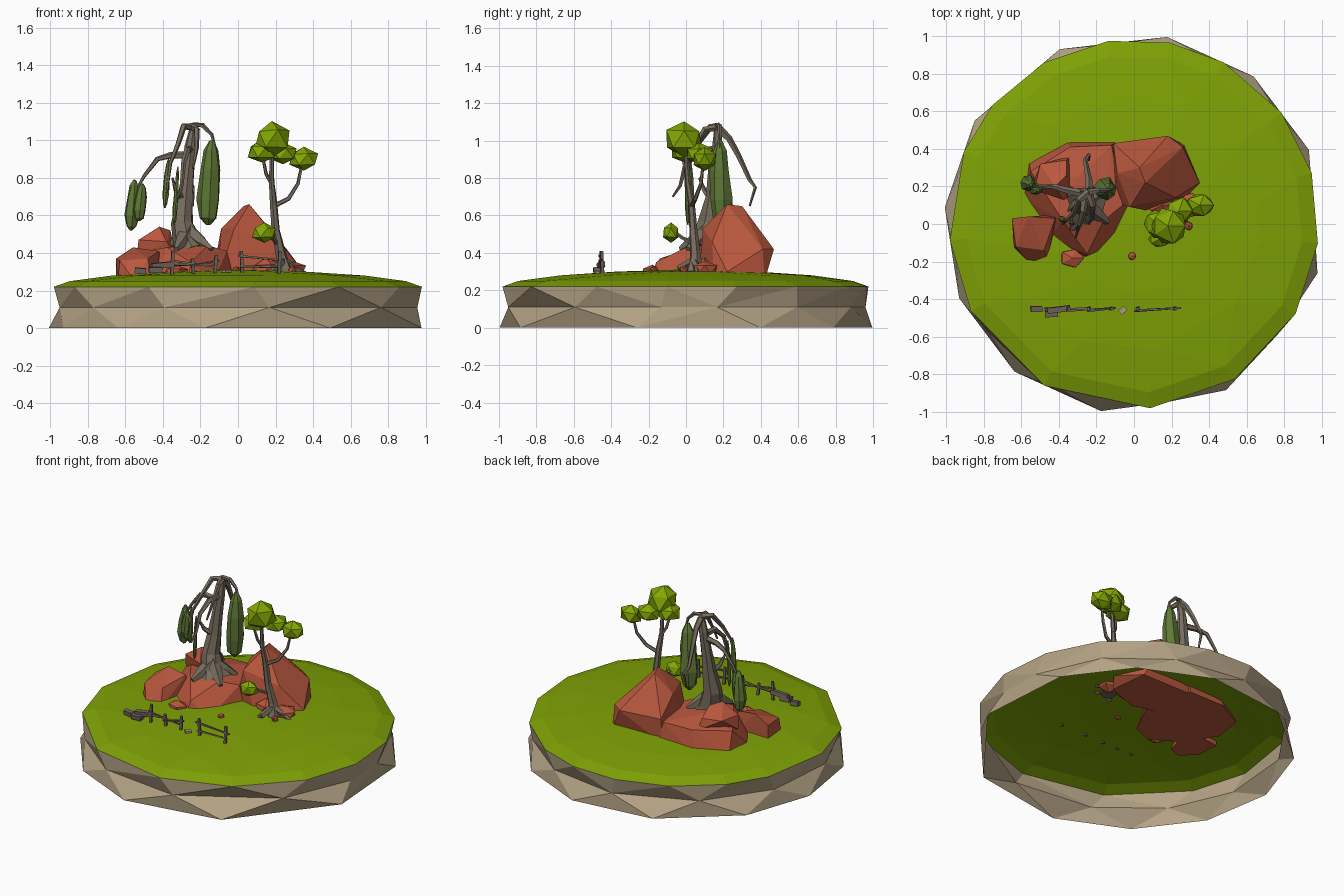
import bpy, bmesh, math, random
from mathutils import Vector, Matrix

random.seed(4)


def material(name, r, g, b):
    m = bpy.data.materials.new(name)
    m.diffuse_color = [(c / 255) ** 2.2 for c in (r, g, b)] + [1]
    return m


GRASS = material("grass_green", 126, 160, 14)
LEAF = material("leaf_green", 130, 165, 12)
WILLOW = material("willow_green", 96, 120, 56)
STONE = material("rim_stone", 178, 161, 132)
ROCK = material("red_rock", 184, 88, 64)
BARK = material("grey_bark", 118, 108, 94)
WOOD = material("fence_wood", 112, 99, 92)
PLANK = material("pale_plank", 165, 152, 132)


def finish(name, bm, mat):
    bmesh.ops.recalc_face_normals(bm, faces=bm.faces)
    me = bpy.data.meshes.new(name)
    bm.to_mesh(me)
    bm.free()
    me.materials.append(mat)
    ob = bpy.data.objects.new(name, me)
    bpy.context.collection.objects.link(ob)
    return ob


def ring(bm, angles, r, z):
    return [(a, bm.verts.new((r * math.cos(math.radians(a)), r * math.sin(math.radians(a)), z)))
            for a in angles]


def bridge(bm, lo, hi):
    """Triangulate between two rings with different side counts."""
    i = j = 0
    n, m = len(lo), len(hi)
    ang = lambda rg, k: rg[k % len(rg)][0] + 360 * (k // len(rg))
    while i < n or j < m:
        a, b = lo[i % n][1], hi[j % m][1]
        if j >= m or (i < n and ang(lo, i + 1) <= ang(hi, j + 1)):
            bm.faces.new((a, lo[(i + 1) % n][1], b))
            i += 1
        else:
            bm.faces.new((a, hi[(j + 1) % m][1], b))
            j += 1


def hull(name, pts, mat=ROCK):
    bm = bmesh.new()
    for p in pts:
        bm.verts.new(p)
    res = bmesh.ops.convex_hull(bm, input=bm.verts)
    junk = [v for v in set(res["geom_interior"] + res["geom_unused"]) if isinstance(v, bmesh.types.BMVert)]
    bmesh.ops.delete(bm, geom=junk, context='VERTS')
    bmesh.ops.dissolve_limit(bm, angle_limit=math.radians(4), verts=bm.verts, edges=bm.edges)
    return finish(name, bm, mat)


def blob(name, c, size, mat, jitter=0.12, sub=1):
    """Faceted lump with half-sizes `size`."""
    bm = bmesh.new()
    bmesh.ops.create_icosphere(bm, subdivisions=sub, radius=1)
    for v in bm.verts:
        k = 1 + random.uniform(-jitter, jitter)
        v.co = Vector(c) + Vector([v.co[i] * size[i] * k for i in range(3)])
    return finish(name, bm, mat)


def tube(name, pts, radii, mat=BARK, sides=5, rough=0.0):
    """Tapered tube along a path."""
    bm = bmesh.new()
    pts = [Vector(p) for p in pts]
    side = Vector((1, 0.3, 0.1))
    rings = []
    for k, p in enumerate(pts):
        d = (pts[min(k + 1, len(pts) - 1)] - pts[max(k - 1, 0)]).normalized()
        side = (side - d * side.dot(d)).normalized()
        up = d.cross(side)
        rings.append([bm.verts.new(p + radii[k] * (1 + random.uniform(-rough, rough)) *
                      (side * math.cos(t * math.tau / sides) + up * math.sin(t * math.tau / sides)))
                      for t in range(sides)])
    for a, b in zip(rings, rings[1:]):
        for t in range(sides):
            u = (t + 1) % sides
            bm.faces.new((a[t], a[u], b[u], b[t]))
    bm.faces.new(rings[0])
    bm.faces.new(rings[-1])
    return finish(name, bm, mat)


def box(name, c, size, rot=(0, 0, 0), mat=WOOD):
    bm = bmesh.new()
    bmesh.ops.create_cube(bm, size=1)
    for v in bm.verts:
        v.co = Vector([v.co[i] * size[i] for i in range(3)])
    ob = finish(name, bm, mat)
    ob.location = c
    ob.rotation_euler = rot
    return ob


# Stone rim: pinched open band
low = [23, 51, 80, 113, 147, 175, 203, 231, 260, 299, 345]
mid = [10, 38, 66, 96, 130, 160, 190, 217, 246, 280, 322, 352]
edge = [16, 37, 61, 79, 98, 119, 140, 157, 185, 208, 241, 275, 303, 331, 354]
bm = bmesh.new()
r0, r1, r2 = ring(bm, low, 1.012, 0), ring(bm, mid, 0.965, 0.11), ring(bm, edge, 0.985, 0.22)
bridge(bm, r0, r1)
bridge(bm, r1, r2)
finish("stone_rim", bm, STONE)

# Grass dome
bm = bmesh.new()
rings = [ring(bm, a, r, z) for a, r, z in
         ((edge, 0.985, 0.22), (edge, 0.9, 0.25), (mid, 0.68, 0.28), (low, 0.38, 0.3))]
for a, b in zip(rings, rings[1:]):
    bridge(bm, a, b)
top = bm.verts.new((0, 0, 0.312))
for k in range(len(low)):
    bm.faces.new((rings[-1][k][1], rings[-1][(k + 1) % len(low)][1], top))
for f in bm.faces:
    f.normal_update()
    if f.normal.z < 0:
        f.normal_flip()
finish("grass_top", bm, GRASS)

# Red rocks
hull("tall_boulder", [(0.06, 0.22, 0.66), (0.03, 0.30, 0.65), (-0.09, 0.27, 0.53), (-0.02, 0.09, 0.53),
     (0.18, 0.47, 0.42), (-0.11, 0.43, 0.42), (0.26, 0.41, 0.42), (0.22, 0.14, 0.46), (0.35, 0.22, 0.3),
     (0.27, 0.42, 0.25), (-0.11, 0.42, 0.25), (-0.11, 0.12, 0.25), (0.08, 0.07, 0.25), (0.3, 0.15, 0.25)])
hull("flat_rock", [(-0.55, 0.28, 0.4), (-0.34, 0.41, 0.4), (-0.12, 0.42, 0.4), (-0.06, 0.1, 0.41),
     (-0.38, 0.02, 0.43), (-0.16, 0.02, 0.44), (-0.3, 0.25, 0.44), (-0.25, -0.16, 0.35), (-0.36, 0.44, 0.25),
     (-0.09, 0.44, 0.25), (-0.02, 0.1, 0.26), (-0.13, -0.13, 0.25), (-0.27, -0.19, 0.25),
     (-0.45, -0.08, 0.25), (-0.59, 0.13, 0.25), (-0.56, 0.33, 0.25)])
hull("back_rock", [(-0.53, 0.18, 0.47), (-0.42, 0.2, 0.54), (-0.36, 0.26, 0.52), (-0.5, 0.32, 0.47),
     (-0.36, 0.34, 0.46), (-0.38, 0.13, 0.46), (-0.54, 0.2, 0.38), (-0.33, 0.14, 0.38), (-0.34, 0.36, 0.38)])
hull("left_rock", [(-0.65, 0.03, 0.37), (-0.56, 0.04, 0.43), (-0.42, 0.03, 0.41), (-0.48, -0.14, 0.37),
     (-0.63, -0.12, 0.36), (-0.65, 0.03, 0.25), (-0.4, 0.05, 0.25), (-0.46, -0.19, 0.25),
     (-0.55, -0.22, 0.25), (-0.64, -0.13, 0.25)])
blob("front_rock", (-0.33, -0.18, 0.29), (0.07, 0.055, 0.05), ROCK)
blob("root_rock_a", (0.15, 0.1, 0.31), (0.09, 0.06, 0.06), ROCK)
blob("root_rock_b", (0.29, 0.1, 0.31), (0.08, 0.07, 0.05), ROCK)
blob("pebble_a", (-0.01, -0.17, 0.312), (0.023, 0.023, 0.02), ROCK)
blob("pebble_b", (0.29, -0.01, 0.31), (0.025, 0.025, 0.025), ROCK)

# Willow trunk, roots and drooping branches
tube("willow_trunk", [(-0.25, 0.1, 0.41), (-0.27, 0.11, 0.46), (-0.29, 0.13, 0.56), (-0.28, 0.15, 0.7),
     (-0.265, 0.16, 0.85), (-0.25, 0.17, 0.97), (-0.24, 0.17, 1.06)],
     [0.12, 0.085, 0.06, 0.042, 0.036, 0.032, 0.022], sides=7, rough=0.15)
for k, (x, y) in enumerate([(-0.14, 0.01), (-0.33, -0.03), (-0.37, 0.2), (-0.15, 0.2)]):
    tube(f"willow_root_{k}", [(-0.27, 0.11, 0.52), ((x - 0.27) / 2, (y + 0.11) / 2, 0.46), (x, y, 0.42)],
         [0.04, 0.04, 0.015])
branches = [
    [(-0.25, 0.17, 1.02), (-0.23, 0.17, 1.085), (-0.19, 0.18, 1.08), (-0.14, 0.18, 1.03), (-0.12, 0.18, 0.96)],
    [(-0.27, 0.16, 0.92), (-0.36, 0.18, 0.92), (-0.43, 0.2, 0.9), (-0.5, 0.2, 0.81), (-0.54, 0.2, 0.74)],
    [(-0.24, 0.17, 1.07), (-0.29, 0.13, 1.075), (-0.32, 0.06, 0.98), (-0.36, 0.02, 0.88), (-0.38, 0.0, 0.72)],
    [(-0.24, 0.18, 1.06), (-0.24, 0.23, 1.01), (-0.25, 0.28, 0.92), (-0.26, 0.34, 0.79), (-0.24, 0.37, 0.75),
     (-0.24, 0.34, 0.65)],
    [(-0.26, 0.15, 0.95), (-0.27, 0.07, 0.95), (-0.29, 0.0, 0.88), (-0.3, -0.03, 0.76), (-0.31, -0.07, 0.7)],
    [(-0.24, 0.17, 1.07), (-0.22, 0.1, 1.06), (-0.22, 0.04, 0.96), (-0.24, 0.0, 0.85)],
    [(-0.28, 0.14, 0.68), (-0.33, 0.1, 0.73), (-0.35, 0.07, 0.8)]]
for k, path in enumerate(branches):
    tube(f"willow_branch_{k}", path, [0.022 - 0.016 * i / (len(path) - 1) for i in range(len(path))])

# Hanging willow leaves: x, y, top z, bottom z, half width
profile = [(0, 0.2), (0.12, 0.6), (0.35, 0.85), (0.7, 1.0), (0.92, 0.7), (1, 0.2)]
for k, (x, y, zt, zb, w) in enumerate([(-0.14, 0.18, 1.0, 0.55, 0.062), (-0.55, 0.21, 0.79, 0.52, 0.04),
                                       (-0.51, 0.18, 0.77, 0.57, 0.035), (-0.37, 0.02, 0.9, 0.64, 0.018),
                                       (-0.32, 0.0, 0.86, 0.55, 0.013)]):
    tube(f"willow_leaves_{k}", [(x - 0.02 * t, y + 0.01 * t, zt + (zb - zt) * t) for t, _ in profile],
         [w * f for _, f in profile], WILLOW, 7, 0.12)

# Small leafy tree
tube("tree_trunk", [(0.25, 0.04, 0.28), (0.23, 0.05, 0.38), (0.2, 0.04, 0.52), (0.19, 0.03, 0.66),
     (0.18, 0.01, 0.78), (0.18, 0.0, 0.92)], [0.05, 0.03, 0.023, 0.019, 0.015, 0.012], sides=6, rough=0.1)
tube("tree_branch_right", [(0.19, 0.03, 0.65), (0.27, 0.05, 0.69), (0.32, 0.08, 0.77), (0.34, 0.09, 0.87)],
     [0.014, 0.012, 0.01, 0.008])
tube("tree_branch_left", [(0.185, 0.02, 0.76), (0.15, 0.0, 0.82), (0.13, -0.02, 0.92)], [0.012, 0.01, 0.008])
tube("tree_twig", [(0.21, 0.04, 0.45), (0.18, -0.02, 0.48), (0.14, -0.07, 0.52)], [0.012, 0.01, 0.007])
for k, h in enumerate([(0.36, 0.06), (0.17, -0.03)]):
    tube(f"tree_root_{k}", [(0.24, 0.04, 0.36), ((h[0] + 0.24) / 2, h[1], 0.32), (*h, 0.29)], [0.02, 0.02, 0.01])
blob("crown_main", (0.18, -0.01, 1.01), (0.105, 0.1, 0.095), LEAF)
blob("crown_left", (0.13, 0.0, 0.94), (0.085, 0.085, 0.065), LEAF)
blob("crown_middle", (0.24, 0.07, 0.93), (0.08, 0.08, 0.06), LEAF)
blob("crown_right", (0.35, 0.1, 0.9), (0.085, 0.065, 0.065), LEAF)
blob("low_leaves", (0.14, -0.08, 0.51), (0.07, 0.045, 0.055), LEAF)

# Broken fence: posts, rails, fallen boards
for k, (x, h, tilt) in enumerate([(-0.35, 0.13, 0.05), (-0.24, 0.09, -0.08), (-0.12, 0.11, 0.06),
                                  (0.02, 0.13, -0.04), (0.22, 0.13, 0.05)]):
    box(f"fence_post_{k}", (x, -0.45, 0.28 + h / 2), (0.016, 0.016, h), (0.04, tilt, 0.2))
for k, (x0, z0, x1, z1) in enumerate([(-0.47, 0.33, -0.23, 0.34), (-0.36, 0.36, -0.11, 0.325),
                                      (-0.25, 0.33, -0.1, 0.36), (0.0, 0.385, 0.25, 0.36),
                                      (0.01, 0.33, 0.23, 0.325)]):
    tube(f"fence_rail_{k}", [(x0, -0.462, z0), (x1, -0.448, z1)], [0.008, 0.006], WOOD, 4)
for k, (x, y, z, l, w) in enumerate([(-0.52, -0.452, 0.305, 0.06, 0.03), (-0.44, -0.47, 0.31, 0.07, 0.05),
                                     (-0.4, -0.455, 0.335, 0.12, 0.03)]):
    box(f"fence_board_{k}", (x, y, z), (l, w, 0.03), (0.1, 0.1 - 0.1 * k, 0.06 * k))
box("fallen_plank", (-0.06, -0.46, 0.303), (0.04, 0.03, 0.012), (0, 0, 0.7), PLANK)
